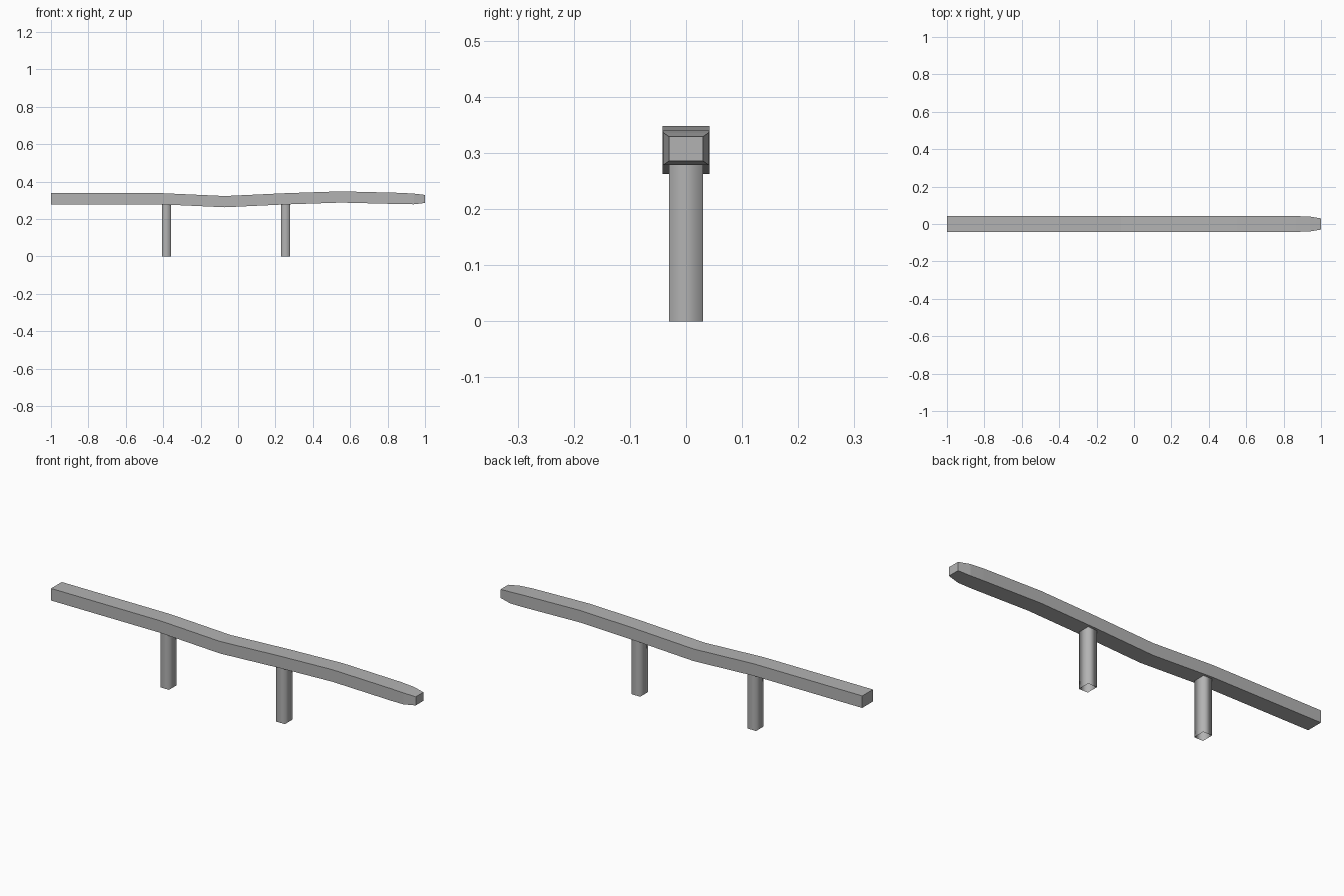
import bpy
import bmesh

cube = bpy.data.objects.get("Cube")
if cube:
    bpy.data.objects.remove(cube, do_unlink=True)

grey = bpy.data.materials.new("plain grey")
grey.use_nodes = True
colour = (0.45, 0.45, 0.45, 1)
grey.diffuse_color = colour
grey.node_tree.nodes["Principled BSDF"].inputs["Base Color"].default_value = colour


def loft(name, sections, capped, smooth):
    """Join rectangular loops of four corners into a tube."""
    bm = bmesh.new()
    rings = [[bm.verts.new(p) for p in s] for s in sections]
    for a, b in zip(rings, rings[1:]):
        for i in range(4):
            j = (i + 1) % 4
            bm.faces.new((a[i], a[j], b[j], b[i]))
    if capped:
        bm.faces.new(rings[0])
        bm.faces.new(rings[-1])
    bmesh.ops.recalc_face_normals(bm, faces=bm.faces)
    for f in bm.faces:
        f.smooth = smooth
    mesh = bpy.data.meshes.new(name)
    bm.to_mesh(mesh)
    bm.free()
    mesh.materials.append(grey)
    obj = bpy.data.objects.new(name, mesh)
    bpy.context.collection.objects.link(obj)
    return obj


# Wavy rail with a tapered end: x, bottom, top, half width
stations = [
    (-1.0, 0.278, 0.338, 0.042),
    (-0.4, 0.278, 0.338, 0.042),
    (-0.07, 0.263, 0.323, 0.042),
    (0.25, 0.278, 0.338, 0.042),
    (0.55, 0.288, 0.348, 0.042),
    (0.87, 0.28, 0.34, 0.042),
    (0.94, 0.279, 0.336, 0.04),
    (1.0, 0.286, 0.329, 0.03),
]
loft("rail", [[(x, -w, lo), (x, w, lo), (x, w, hi), (x, -w, hi)]
              for x, lo, hi, w in stations], True, False)

# Hollow softly shaded posts, open at the bottom
for name, x in (("right_post", -0.383), ("left_post", 0.255)):
    hx, hy = 0.024, 0.03
    loft(name, [[(x - hx, -hy, z), (x + hx, -hy, z), (x + hx, hy, z), (x - hx, hy, z)]
                for z in (0, 0.282)], False, True)
